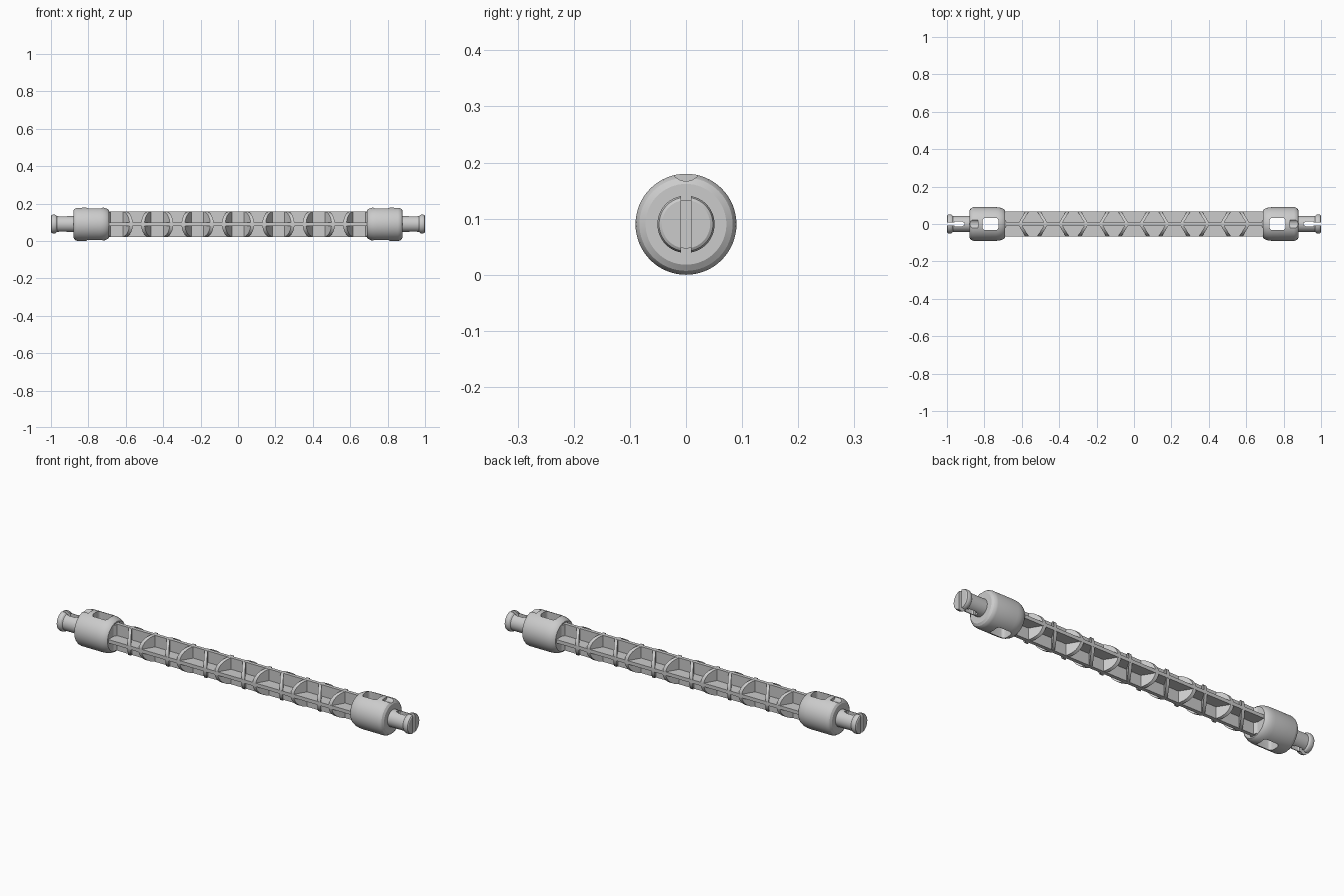
import bpy, bmesh, math
from mathutils import Matrix, Vector

if "Cube" in bpy.data.objects:
    bpy.data.objects.remove(bpy.data.objects["Cube"])

ZC = 0.09          # height of the rod axis
R = 0.068          # radius of the lattice shaft


def finish(name, bm, smooth=True):
    bmesh.ops.recalc_face_normals(bm, faces=bm.faces)
    me = bpy.data.meshes.new(name)
    bm.to_mesh(me)
    bm.free()
    ob = bpy.data.objects.new(name, me)
    bpy.context.collection.objects.link(ob)
    if smooth:
        shade(ob)
    return ob


def activate(ob):
    bpy.ops.object.select_all(action='DESELECT')
    ob.select_set(True)
    bpy.context.view_layer.objects.active = ob


def shade(ob):
    activate(ob)
    bpy.ops.object.shade_smooth_by_angle(angle=math.radians(25))


def lathe(name, profile, segs=64):
    """Solid of revolution about the rod axis from (x, radius) points."""
    bm = bmesh.new()
    rings = [[bm.verts.new((x, r * math.sin(a), ZC + r * math.cos(a)))
              for a in (2 * math.pi * i / segs for i in range(segs))]
             for x, r in profile]
    for a, b in zip(rings, rings[1:]):
        for i in range(segs):
            j = (i + 1) % segs
            bm.faces.new((a[i], a[j], b[j], b[i]))
    bm.faces.new(rings[0])
    bm.faces.new(rings[-1])
    return finish(name, bm, False)


def box(name, x0, x1, hy, z0, z1, bevel=0):
    bm = bmesh.new()
    m = Matrix.Translation(((x0 + x1) / 2, 0, (z0 + z1) / 2))
    bmesh.ops.create_cube(bm, size=1, matrix=m @ Matrix.Diagonal((abs(x1 - x0), 2 * hy, z1 - z0, 1)))
    if bevel:
        upright = [e for e in bm.edges
                   if abs(e.verts[0].co.z - e.verts[1].co.z) > 0.01]
        bmesh.ops.bevel(bm, geom=upright, offset=bevel, segments=4,
                        profile=0.5, affect='EDGES')
    return finish(name, bm, False)


def groove(name, x0, x1, r, z):
    bm = bmesh.new()
    m = Matrix.Translation(((x0 + x1) / 2, 0, z)) @ Matrix.Rotation(math.pi / 2, 4, 'Y')
    bmesh.ops.create_cone(bm, cap_ends=True, segments=32, radius1=r, radius2=r,
                          depth=abs(x1 - x0), matrix=m)
    return finish(name, bm, False)


def cut(ob, cutters):
    for c in cutters:
        c.hide_render = True
        mod = ob.modifiers.new("cut", 'BOOLEAN')
        mod.operation, mod.solver, mod.object = 'DIFFERENCE', 'EXACT', c
        activate(ob)
        bpy.ops.object.modifier_apply(modifier=mod.name)
        bpy.data.objects.remove(c)
    shade(ob)


# crossed webs running the length of the shaft
box("horizontal_web", -0.71, 0.71, R, ZC - 0.009, ZC + 0.009)
box("vertical_web", -0.71, 0.71, 0.009, ZC - R, ZC + R)

# V-shaped ribs, in pairs that lean towards each other at the outside
bm = bmesh.new()
N, T = 20, 0.009
for k in range(-4, 4):
    centre = 0.108 + 0.216 * k
    for lean in (-1, 1):
        if abs(centre + lean * 0.072) > 0.7:
            continue
        for side in (-1, 1):
            ends = []
            for off in (-T, T):
                loop = []
                for i in range(N + 1):
                    a = math.pi * i / N
                    y = R * math.sin(a)
                    loop.append(bm.verts.new((centre + lean * (0.072 - 0.6 * y) + off,
                                              side * y, ZC + R * math.cos(a))))
                ends.append(loop)
            a, b = ends
            bm.faces.new(a)
            bm.faces.new(b)
            for i in range(N + 1):
                j = (i + 1) % (N + 1)
                bm.faces.new((a[i], a[j], b[j], b[i]))
finish("lattice_ribs", bm)

for s, label in ((-1, "left"), (1, "right")):
    # collar with a through window and a small outer groove on top
    collar = lathe(label + "_collar", [(s * x, r) for x, r in (
        (0.69, 0.074), (0.695, 0.079), (0.71, 0.086), (0.725, 0.089), (0.74, 0.09),
        (0.855, 0.09), (0.865, 0.088), (0.873, 0.083), (0.88, 0.072))])
    cut(collar, [box("window_cutter", s * 0.725, s * 0.81, 0.032, -0.1, 0.3, 0.014),
                 groove("groove_cutter", s * 0.835, s * 0.93, 0.028, ZC + 0.105)])
    # split snap pin with a lipped tip
    pin = lathe(label + "_pin", [(s * x, r) for x, r in (
        (0.87, 0.043), (0.968, 0.043), (0.974, 0.049), (0.98, 0.051),
        (0.99, 0.051), (0.997, 0.048), (1.0, 0.043))])
    cut(pin, [box("slot_cutter", s * 0.905, s * 1.1, 0.009, -0.1, 0.3),
              box("slot_relief_cutter", s * 0.915, s * 0.96, 0.014, -0.1, 0.3, 0.006)])
